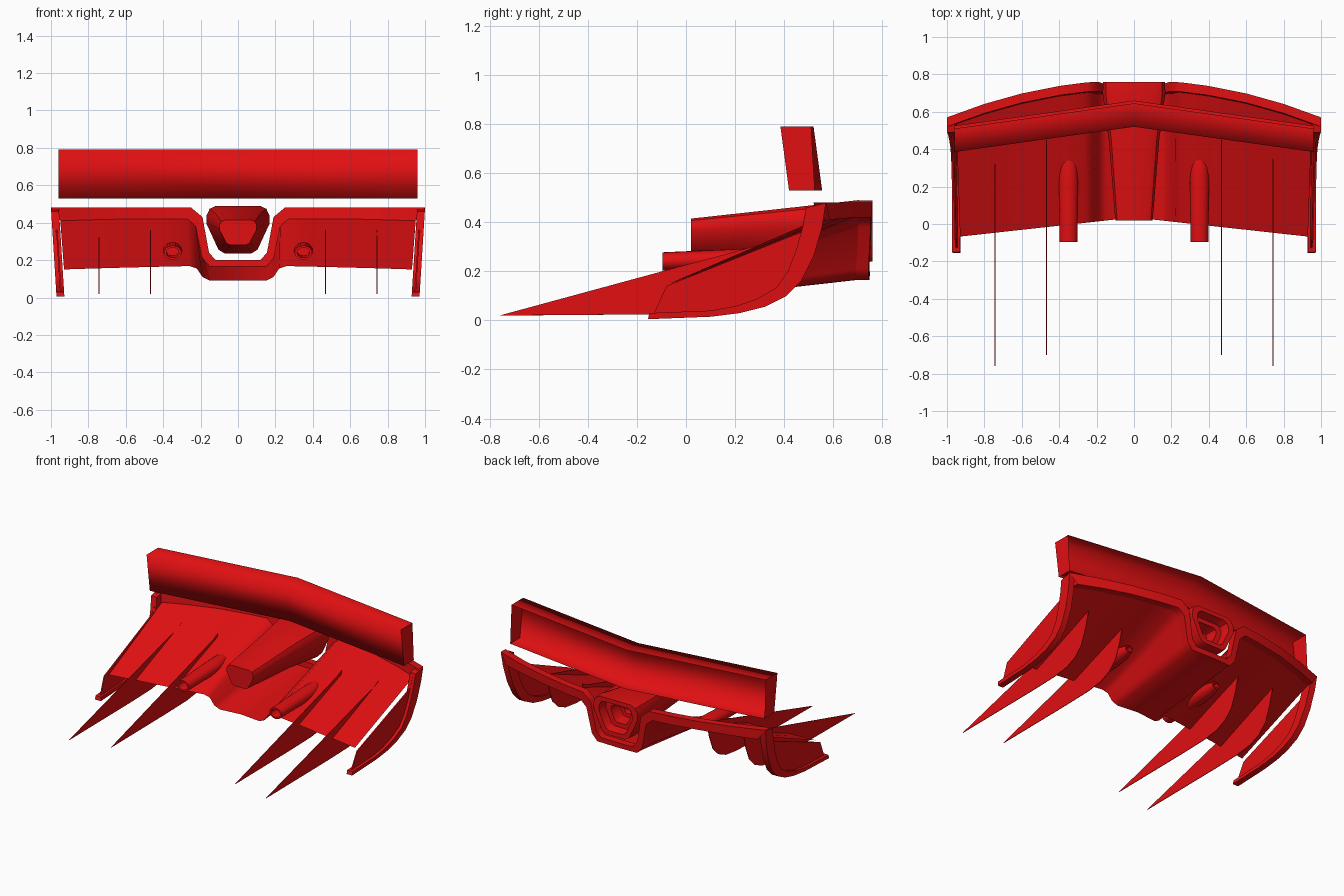
import bpy
import math

if "Cube" in bpy.data.objects:
    bpy.data.objects.remove(bpy.data.objects["Cube"])

RED = (0.75, 0.005, 0.006, 1.0)
red = bpy.data.materials.new("gloss_red")
red.use_nodes = True
red.diffuse_color = RED
red.node_tree.nodes["Principled BSDF"].inputs["Base Color"].default_value = RED


def add_mesh(name, verts, faces, angle=40):
    mesh = bpy.data.meshes.new(name)
    mesh.from_pydata(verts, [], faces)
    mesh.materials.append(red)
    obj = bpy.data.objects.new(name, mesh)
    bpy.context.collection.objects.link(obj)
    bpy.ops.object.select_all(action='DESELECT')
    obj.select_set(True)
    bpy.context.view_layer.objects.active = obj
    # consistent outward facing surfaces
    bpy.ops.object.mode_set(mode='EDIT')
    bpy.ops.mesh.select_all(action='SELECT')
    bpy.ops.mesh.normals_make_consistent(inside=False)
    bpy.ops.object.mode_set(mode='OBJECT')
    bpy.ops.object.shade_smooth_by_angle(angle=math.radians(angle))
    return obj


def loft(name, rows, ring=False, caps=False, angle=40):
    """Skin equal-length rows of points; ring closes each row."""
    n = len(rows[0])
    verts = [p for row in rows for p in row]
    faces = []
    for r in range(len(rows) - 1):
        for i in range(n if ring else n - 1):
            j = (i + 1) % n
            faces.append((r * n + i, r * n + j, (r + 1) * n + j, (r + 1) * n + i))
    if caps:
        faces.append(tuple(range(n)))
        faces.append(tuple(range((len(rows) - 1) * n, len(rows) * n)))
    return add_mesh(name, verts, faces, angle)


def slab(name, outline, x_of, thickness):
    """Side-profile plate, outline in (y, z), x_of gives its outer x."""
    sides = [[(x_of(y, z) - d, y, z) for y, z in outline] for d in (0, thickness)]
    return loft(name, sides, ring=True, caps=True, angle=30)


def full(half):
    """Mirror a half section that runs from +x in to the centre."""
    return half + [(-x, z) for x, z in reversed(half[:-1])]


# Diffuser floor with a dropped centre channel and a thick rear lip
front = full([(.93, .15), (.78, .155), (.6, .16), (.4, .165), (.26, .168), (.22, .155),
              (.19, .11), (.15, .09), (0, .09)])
base = full([(.95, .41), (.8, .415), (.6, .42), (.4, .42), (.27, .42), (.225, .38),
             (.19, .21), (.15, .165), (0, .165)])
lip = full([(1, .48), (.8, .48), (.6, .48), (.4, .48), (.25, .48), (.19, .43),
            (.155, .24), (.12, .2), (0, .2)])


def rear(x, z):
    return .77 - .2 * x * x - .07 * max(0, .48 - z)


front_row = [(x, .035 - .11 * abs(x), z) for x, z in front]
base_in = [(x, rear(x, z) - .05, z) for x, z in base]
lip_in = [(x, rear(x, z) - .05, z) for x, z in lip]
lip_out = [(x, rear(x, z), z) for x, z in lip]
base_out = [(x, rear(x, z), z) for x, z in base]
loft("diffuser_floor", [front_row, base_in], angle=50)
loft("rear_lip", [base_in, lip_in, lip_out, base_out, base_in], angle=50)

# Side end plates: thin panel inside a thicker curved rim
rim_outer = [(-.155, .005), (.1, .015), (.22, .03), (.32, .055), (.41, .1),
             (.47, .16), (.52, .26), (.555, .38), (.57, .478)]
rim_inner = [(-.15, .03), (.1, .04), (.2, .058), (.29, .088), (.37, .135),
             (.415, .2), (.45, .29), (.475, .38), (.49, .46)]
panel = [(-.13, .03)] + rim_inner[1:] + [(.47, .36), (-.08, .14)]

for side, sign in (("left", 1), ("right", -1)):
    def outer_x(y, z):
        return .97 + .03 * z / .48

    parts = [slab(side + "_end_panel", panel, lambda y, z: outer_x(y, z) - .02, .008),
             slab(side + "_end_rim", rim_outer + rim_inner[::-1], outer_x, .042)]

    # Long pointed strakes passing through the floor
    for label, x, tip in (("outer", .745, -.76), ("inner", .47, -.70)):
        fin = [(tip, .02), (-.1, .025), (.12, .03), (.24, .045), (.32, .08),
               (.38, .14), (.42, .24), (.45, .36), (.40, .335)]
        parts.append(slab(f"{side}_{label}_strake", fin, lambda y, z, x=x: x, .004))

    # Exhaust pipe: hollow tube with a tapered rear
    rows = []
    for y, z, r in ((.1, .25, .034), (-.095, .24, .034), (-.095, .24, .047), (.22, .25, .052),
                    (.31, .258, .047), (.37, .265, .03), (.37, .265, .02), (.25, .25, .02)):
        rows.append([(.35 + r * math.cos(a), y, z + .8 * r * math.sin(a))
                     for a in (math.tau * k / 20 for k in range(20))])
    parts.append(loft(side + "_exhaust_pipe", rows, ring=True, caps=True, angle=35))

    if sign < 0:
        for obj in parts:
            for v in obj.data.vertices:
                v.co.x = -v.co.x
            obj.data.flip_normals()


# Central housing, flaring to the rear with a stepped recess
def housing_ring(y, width, low, high):
    shape = [(.42, 0), (.62, .08), (1, .62), (1, .8), (.9, .94), (.7, 1)]
    half = [(width * u, low + (high - low) * v) for u, v in shape]
    return [(x, y, z) for x, z in half + [(-x, z) for x, z in reversed(half)]]


loft("central_housing", [
    housing_ring(.02, .1, .28, .415),
    housing_ring(.45, .135, .26, .462),
    housing_ring(.70, .168, .235, .49),
    housing_ring(.76, .165, .24, .488),
    housing_ring(.76, .125, .27, .46),
    housing_ring(.70, .115, .28, .45),
    housing_ring(.70, .075, .31, .42),
    housing_ring(.62, .065, .32, .41),
    housing_ring(.62, .035, .345, .385),
    housing_ring(.55, .03, .35, .38)], ring=True, caps=True, angle=35)

# Rear wing: swept shell, open at the back, with end caps
section = [(.51, .79), (.385, .79), (.42, .53), (.525, .53)]
SPAN = .96
wing_rows = [[(x, y + .135 * (1 - abs(x) / SPAN), z) for y, z in section]
             for x in (-SPAN, 0, SPAN)]
wing = loft("rear_wing", wing_rows, angle=120)
if wing.data.polygons[1].normal.y > 0:
    wing.data.flip_normals()
for label, row, sign in (("right", wing_rows[0], -1), ("left", wing_rows[-1], 1)):
    cap = add_mesh(label + "_wing_cap", row, [(0, 1, 2, 3)])
    if cap.data.polygons[0].normal.x * sign < 0:
        cap.data.flip_normals()
